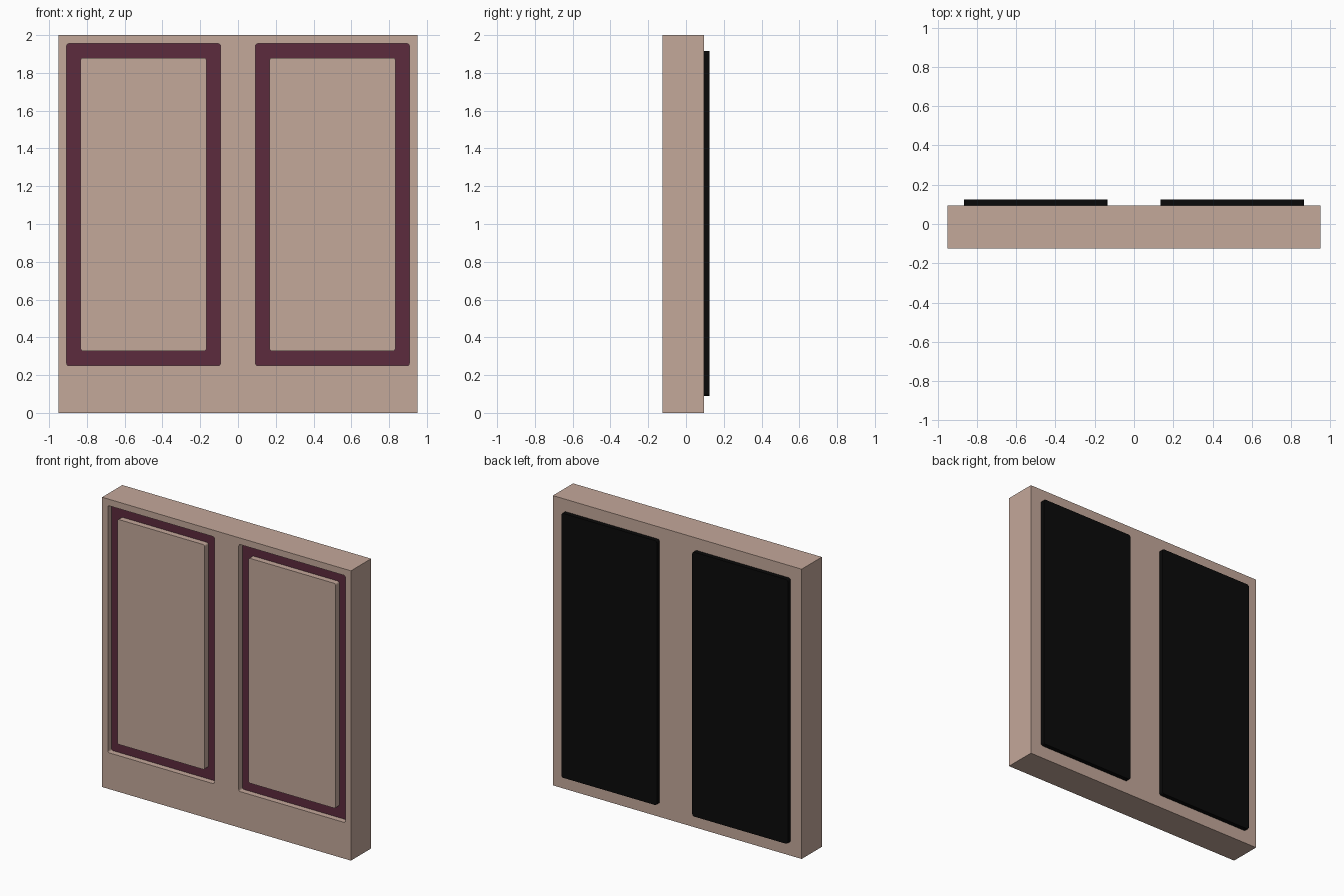
import bpy, bmesh, math

if "Cube" in bpy.data.objects:
    bpy.data.objects.remove(bpy.data.objects["Cube"])


def material(name, rgb):
    m = bpy.data.materials.new(name)
    m.diffuse_color = (*rgb, 1)
    m.use_nodes = True
    m.node_tree.nodes["Principled BSDF"].inputs["Base Color"].default_value = m.diffuse_color
    return m


BEIGE = material("beige", (0.552, 0.392, 0.323))
PLUM = material("plum", (0.107, 0.024, 0.048))
BLACK = material("near_black", (0.003, 0.003, 0.003))

FRONT, FLOOR, REAR, PLATE = -0.125, -0.085, 0.095, 0.125


def outline(x0, x1, z0, z1, r=0.0, seg=3):
    """Rectangle in the xz plane, with optional rounded corners."""
    if r == 0:
        return [(x0, z0), (x1, z0), (x1, z1), (x0, z1)]
    pts = []
    for i, (cx, cz) in enumerate([(x1 - r, z1 - r), (x0 + r, z1 - r),
                                  (x0 + r, z0 + r), (x1 - r, z0 + r)]):
        for k in range(seg + 1):
            a = math.pi / 2 * (i + k / seg)
            pts.append((cx + r * math.cos(a), cz + r * math.sin(a)))
    return pts


def ring(bm, pts, y):
    return [bm.verts.new((x, y, z)) for x, z in pts]


def bridge(bm, a, b, mat=0):
    for i in range(len(a)):
        j = (i + 1) % len(a)
        bm.faces.new((a[i], a[j], b[j], b[i])).material_index = mat


def loop_edges(bm, vs):
    return [bm.edges.get((vs[i - 1], vs[i])) for i in range(len(vs))]


def finish(bm, name, mats):
    bmesh.ops.recalc_face_normals(bm, faces=bm.faces[:])
    me = bpy.data.meshes.new(name)
    bm.to_mesh(me)
    bm.free()
    for m in mats:
        me.materials.append(m)
    ob = bpy.data.objects.new(name, me)
    bpy.context.collection.objects.link(ob)


# Slab with two recessed plum grooves around flush panels
bm = bmesh.new()
rect = outline(-0.95, 0.95, 0, 2)
front, back = ring(bm, rect, FRONT), ring(bm, rect, REAR)
bridge(bm, front, back)
bm.faces.new(back)
edges = loop_edges(bm, front)
for c in (-0.5, 0.5):
    outer = outline(c - 0.407, c + 0.407, 0.25, 1.955, 0.012)
    inner = outline(c - 0.333, c + 0.333, 0.328, 1.88, 0.012)
    o_top, o_low = ring(bm, outer, FRONT), ring(bm, outer, FLOOR)
    i_low, i_top = ring(bm, inner, FLOOR), ring(bm, inner, FRONT)
    bridge(bm, o_top, o_low)
    bridge(bm, o_low, i_low, 1)
    bridge(bm, i_low, i_top)
    bm.faces.new(i_top)
    edges += loop_edges(bm, o_top)
# Front face with the groove openings left out
bmesh.ops.triangle_fill(bm, edges=edges, use_beauty=True, normal=(0, -1, 0))
finish(bm, "slab", [BEIGE, PLUM])

# Black plates on the back
for side, c in (("left", -0.5), ("right", 0.5)):
    bm = bmesh.new()
    pts = outline(c - 0.365, c + 0.365, 0.09, 1.915, 0.015)
    a, b = ring(bm, pts, REAR), ring(bm, pts, PLATE)
    bridge(bm, a, b)
    bm.faces.new(a)
    bm.faces.new(b)
    finish(bm, "back_plate_" + side, [BLACK])
